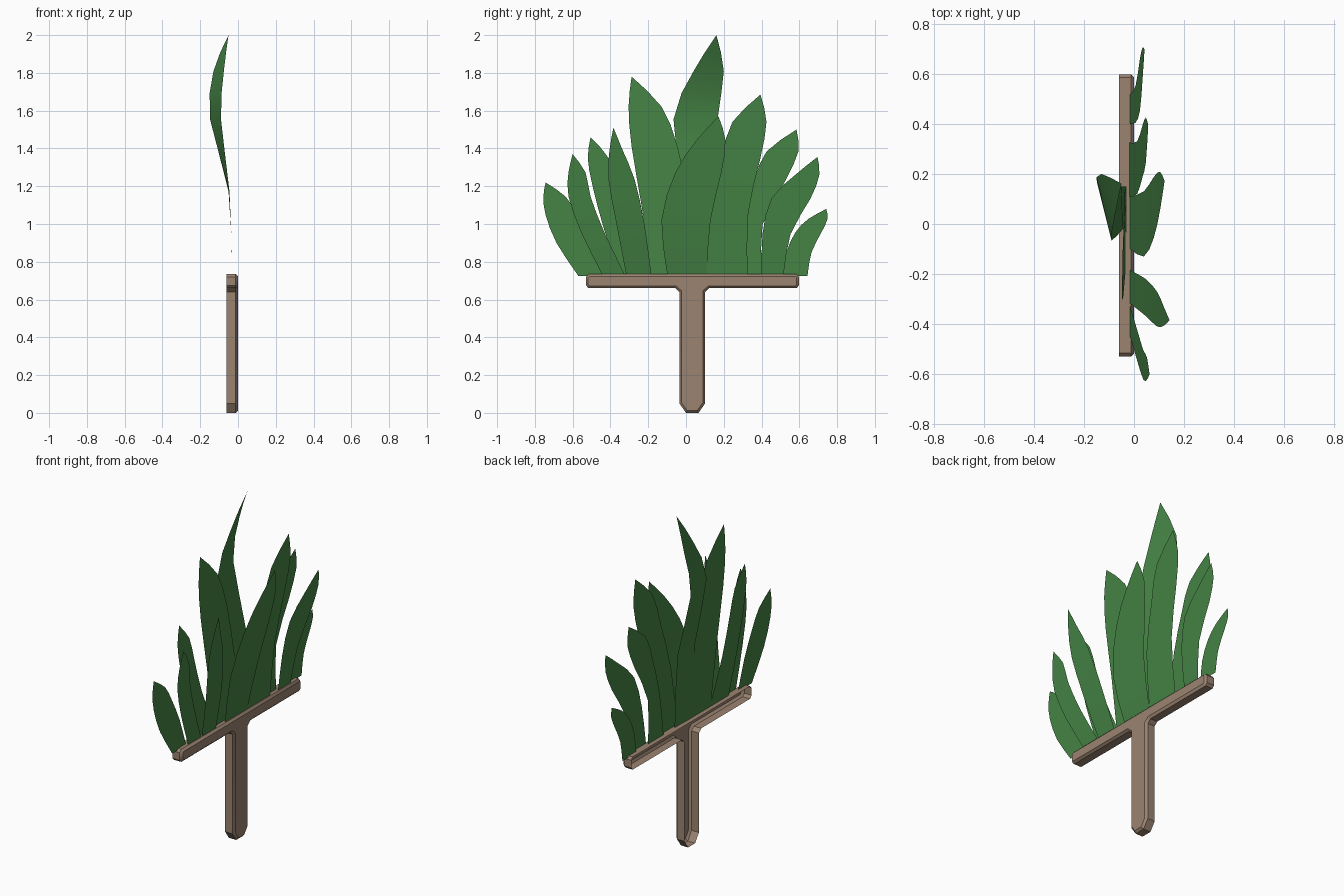
import bpy, bmesh
from mathutils import Vector

if "Cube" in bpy.data.objects:
    bpy.data.objects.remove(bpy.data.objects["Cube"])


def material(name, color):
    m = bpy.data.materials.new(name)
    m.diffuse_color = color
    m.use_nodes = True
    m.node_tree.nodes["Principled BSDF"].inputs["Base Color"].default_value = m.diffuse_color
    return m


GREEN = material("leaf_green", (0.06, 0.23, 0.06, 1))
BROWN = material("wood_brown", (0.33, 0.23, 0.165, 1))


def finish(bm, name, mat, angle):
    me = bpy.data.meshes.new(name)
    bm.to_mesh(me)
    bm.free()
    ob = bpy.data.objects.new(name, me)
    bpy.context.collection.objects.link(ob)
    me.materials.append(mat)
    bpy.ops.object.select_all(action='DESELECT')
    ob.select_set(True)
    bpy.context.view_layer.objects.active = ob
    bpy.ops.object.shade_smooth_by_angle(angle=angle)
    return ob


# T-shaped handle: a shell with an open back and a bevelled front rim
half = [(0.033, 0.0), (0.068, 0.05), (0.068, 0.64), (0.09, 0.66)]
right = [(y + 0.033, z) for y, z in half]
left = [(0.033 - y, z) for y, z in half]
bar_right = [(0.585, 0.66), (0.598, 0.675), (0.598, 0.72), (0.585, 0.735)]
bar_left = [(-0.515, 0.735), (-0.53, 0.72), (-0.53, 0.675), (-0.515, 0.66)]
outline = right + bar_right + bar_left + left[::-1]

bm = bmesh.new()
back = [bm.verts.new((-0.06, y, z)) for y, z in outline]
front = [bm.verts.new((-0.012, y, z)) for y, z in outline]
n = len(outline)
for i in range(n):
    j = (i + 1) % n
    bm.faces.new((back[i], back[j], front[j], front[i]))
cap = bm.faces.new(front)
bm.normal_update()
bmesh.ops.inset_region(bm, faces=[cap], thickness=0.012, depth=0.012, use_even_offset=True)
finish(bm, "handle", BROWN, 0.6)

# Leaves: left and right edge (y) at four heights, then the tip (y, z)
LEVELS = (0, 0.35, 0.65, 0.85, 1)
BASE_Z = 0.725
BACK_LEAVES = [
    ((-.57, -.685, -.743, -.755), (-.44, -.50, -.575, -.638), (-.743, 1.22)),
    ((-.35, -.437, -.495, -.52), (-.17, -.29, -.362, -.41), (-.505, 1.46)),
    ((-.183, -.235, -.288, -.304), (.07, .02, -.045, -.13), (-.288, 1.78)),
    ((.257, .294, .362, .426), (.405, .405, .526, .595), (.585, 1.50)),
    ((.516, .532, .579, .648), (.643, .664, .717, .749), (.743, 1.08)),
]
TALL_LEAF = ((-.035, -.02, -.066, .04), (.15, .15, .167, .20), (.161, 2.0))
FRONT_LEAVES = [
    ((-.44, -.553, -.622, -.622), (-.32, -.43, -.505, -.532), (-.60, 1.37), .08),
    ((-.315, -.368, -.41, -.405), (-.183, -.22, -.272, -.336), (-.384, 1.51), .16),
    ((-.098, -.13, -.055, .055), (.108, .13, .188, .209), (.172, 1.57), .14),
    ((.108, .12, .188, .246), (.325, .33, .394, .426), (.394, 1.685), .075),
    ((.40, .405, .452, .579), (.516, .553, .659, .706), (.696, 1.355), .06),
]


def smooth_edge(pts):
    """Add one curved midpoint between neighbouring edge points."""
    out = []
    for i in range(len(pts) - 1):
        a, b = pts[i], pts[i + 1]
        p = pts[i - 1] if i else a * 2 - b
        q = pts[i + 2] if i + 2 < len(pts) else b * 2 - a
        out += [a, (a + b) * 0.5625 - (p + q) * 0.0625]
    return out + [pts[-1]]


def leaf(name, ys_left, ys_right, tip, xs_left, xs_right):
    zs = [BASE_Z + t * (tip[1] - BASE_Z) for t in LEVELS]
    edges = []
    for ys, xs in ((ys_left, xs_left), (ys_right, xs_right)):
        edges.append(smooth_edge([Vector(p) for p in zip(xs, ys + (tip[0],), zs)]))
    bm = bmesh.new()
    top = bm.verts.new(edges[0][-1])
    a, b = [[bm.verts.new(p) for p in e[:-1]] for e in edges]
    for i in range(len(a) - 1):
        bm.faces.new((a[i], b[i], b[i + 1], a[i + 1]))
    bm.faces.new((a[-1], b[-1], top))
    finish(bm, name, GREEN, 1.0)


# Upright leaves in the rear layer
for i, (l, r, tip) in enumerate(BACK_LEAVES):
    xs = [-0.033 - (0.015 * t if i == 2 else 0) for t in LEVELS]
    leaf(f"back_leaf_{i + 1}", l, r, tip, xs, xs)

# Tall twisted leaf bending backwards
leaf("tall_leaf", *TALL_LEAF, (-.03, -.045, -.09, -.075, -.05), (-.03, -.05, -.148, -.13, -.05))

# Leaves in the front layer leaning forwards
for i, (l, r, tip, lean) in enumerate(FRONT_LEAVES):
    xs = [-0.018 + lean * t ** 0.85 for t in LEVELS]
    leaf(f"front_leaf_{i + 1}", l, r, tip, xs, xs)
